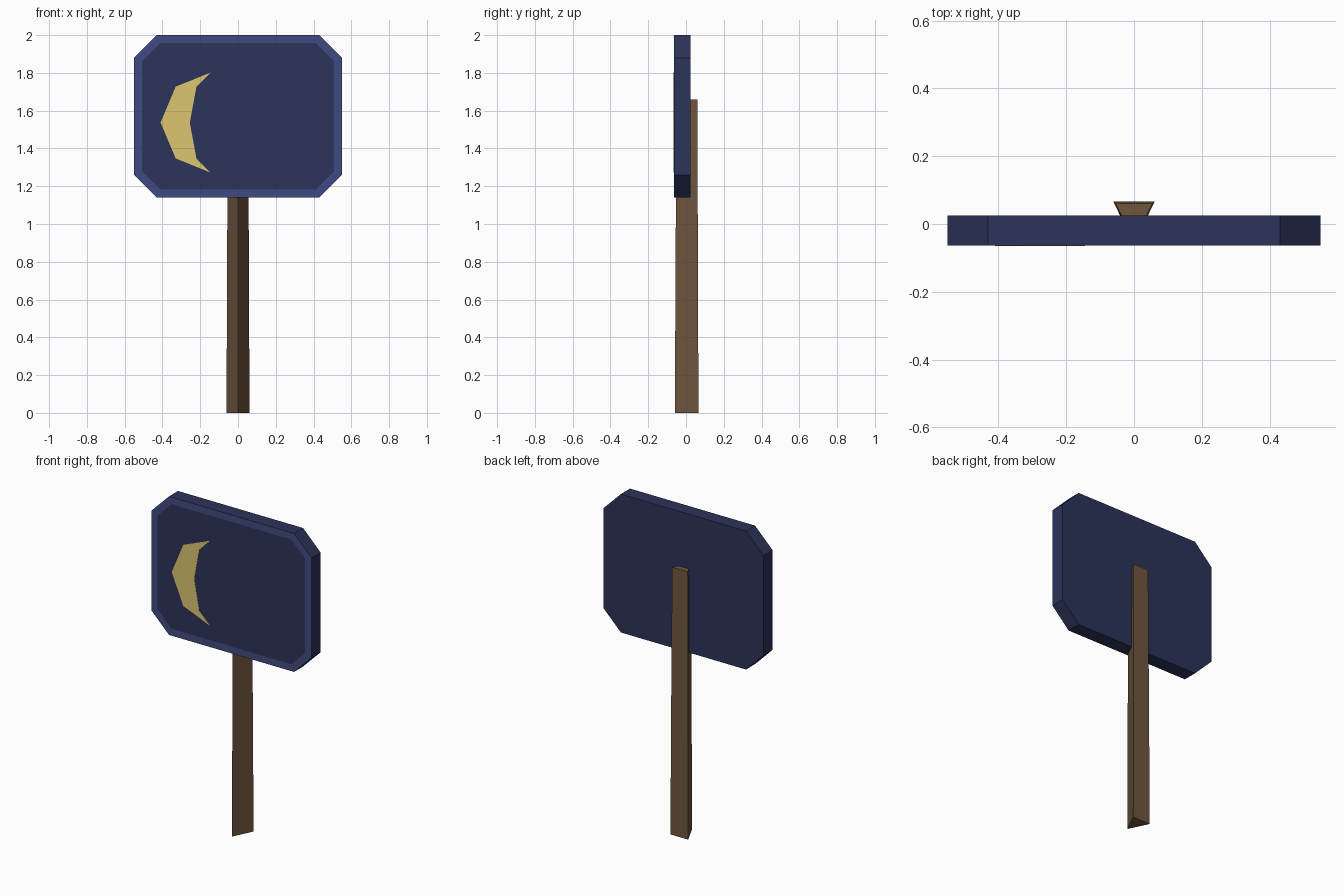
import bpy, bmesh
from mathutils import Vector

if "Cube" in bpy.data.objects:
    bpy.data.objects.remove(bpy.data.objects["Cube"])


def material(name, rgb):
    m = bpy.data.materials.new(name)
    m.diffuse_color = (*rgb, 1)
    m.use_nodes = True
    m.node_tree.nodes["Principled BSDF"].inputs["Base Color"].default_value = m.diffuse_color
    return m


navy = material("navy", (0.025, 0.033, 0.10))
blue = material("blue", (0.051, 0.07, 0.22))
gold = material("gold", (0.71, 0.56, 0.16))
wood = material("wood", (0.16, 0.093, 0.048))


def finish(name, bm, *mats):
    bmesh.ops.recalc_face_normals(bm, faces=bm.faces)
    mesh = bpy.data.meshes.new(name)
    bm.to_mesh(mesh)
    bm.free()
    for m in mats:
        mesh.materials.append(m)
    obj = bpy.data.objects.new(name, mesh)
    bpy.context.collection.objects.link(obj)
    return obj


def plate(profile, y0, y1):
    """Extrude an x-z outline from y0 to y1."""
    bm = bmesh.new()
    face = bm.faces.new([bm.verts.new((x, y0, z)) for x, z in profile])
    ext = bmesh.ops.extrude_face_region(bm, geom=[face], use_keep_orig=True)
    verts = [v for v in ext["geom"] if isinstance(v, bmesh.types.BMVert)]
    bmesh.ops.translate(bm, verts=verts, vec=Vector((0, y1 - y0, 0)))
    bmesh.ops.recalc_face_normals(bm, faces=bm.faces)
    return bm


# Sign board: chamfered rectangle with a lighter rim inset on the front
w, mid, h, c = 0.55, 1.57, 0.43, 0.12
quarter = [(w - c, h), (w, h - c)]
half = quarter + [(x, -z) for x, z in reversed(quarter)]
outline = [(x, mid + z) for x, z in half + [(-x, z) for x, z in reversed(half)]]
bm = plate(outline, -0.064, 0.025)
front = min(bm.faces, key=lambda f: f.calc_center_median().y)
rim = bmesh.ops.inset_region(bm, faces=[front], thickness=0.043,
                             use_even_offset=True)
for f in rim["faces"]:
    f.material_index = 1
finish("sign_board", bm, navy, blue)

# Crescent moon: low-poly, lying on the front of the board
upper_outer = [(-0.145, 0.265), (-0.33, 0.19), (-0.41, 0)]
upper_inner = [(-0.255, 0), (-0.22, 0.19)]
moon_mid = 1.537
moon = (upper_outer + [(-0.33, -0.19), (-0.145, -0.265), (-0.22, -0.19)]
        + upper_inner)
bm = plate([(x, moon_mid + z) for x, z in moon], -0.0655, -0.062)
finish("crescent_moon", bm, gold)

# Post: tapered three-sided stake with its sharp edge to the front
bm = bmesh.new()
rings = []
for z, r, y_front, y_back in ((0, 0.061, -0.059, 0.066), (1.66, 0.054, -0.051, 0.060)):
    rings.append([bm.verts.new((x, y, z)) for x, y in
                  ((0, y_front), (r, y_back), (-r, y_back))])
for ring in rings:
    bm.faces.new(ring)
for i in range(3):
    j = (i + 1) % 3
    bm.faces.new((rings[0][i], rings[0][j], rings[1][j], rings[1][i]))
finish("post", bm, wood)
